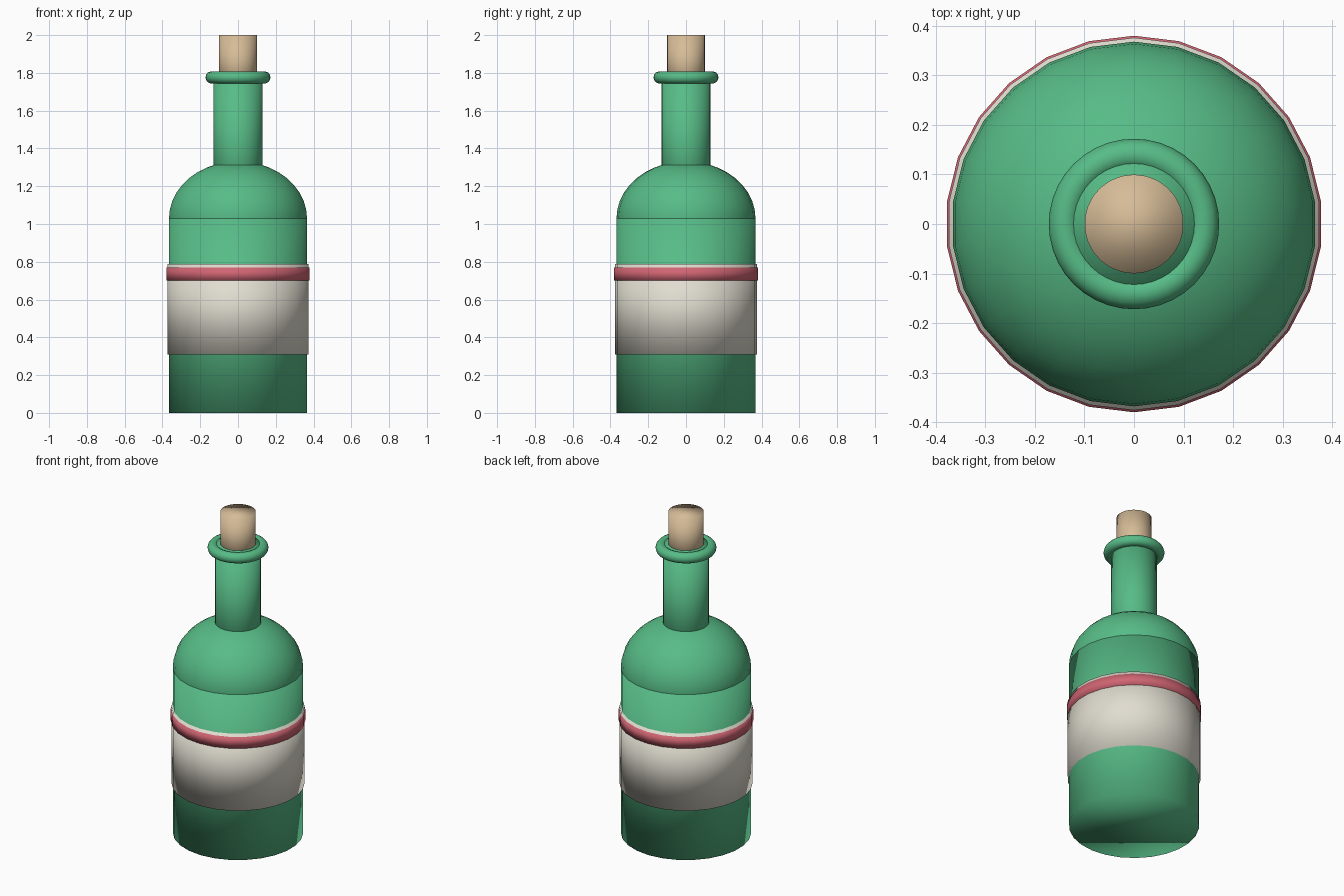
import bpy

if "Cube" in bpy.data.objects:
    bpy.data.objects.remove(bpy.data.objects["Cube"])


def make_material(name, rgb):
    mat = bpy.data.materials.new(name)
    mat.diffuse_color = (*rgb, 1.0)
    mat.use_nodes = True
    mat.node_tree.nodes["Principled BSDF"].inputs["Base Color"].default_value = mat.diffuse_color
    return mat


glass = make_material("green glass", (0.095, 0.50, 0.24))
paper = make_material("cream paper", (0.75, 0.72, 0.63))
red = make_material("rose red", (0.63, 0.13, 0.17))
cork_tan = make_material("cork tan", (0.67, 0.50, 0.31))

SIDES = 26


def finish(name, mat):
    obj = bpy.context.object
    obj.name = name
    obj.data.materials.append(mat)
    bpy.ops.object.shade_smooth()
    return obj


def cylinder(name, radius, z0, z1, mat):
    bpy.ops.mesh.primitive_cylinder_add(
        vertices=SIDES, radius=radius, depth=z1 - z0, location=(0, 0, (z0 + z1) / 2))
    return finish(name, mat)


# Bottle body and neck
cylinder("body", 0.368, 0.0, 1.03, glass)
cylinder("neck", 0.13, 1.03, 1.802, glass)

# Rounded shoulder: flattened sphere, its lower half hidden in the body
bpy.ops.mesh.primitive_uv_sphere_add(
    segments=SIDES, ring_count=20, radius=0.368, location=(0, 0, 1.03))
shoulder = finish("shoulder", glass)
shoulder.scale.z = 0.82

# Rolled lip around the mouth
bpy.ops.mesh.primitive_torus_add(
    major_radius=0.140, minor_radius=0.032, major_segments=40,
    minor_segments=14, location=(0, 0, 1.776))
finish("lip", glass)

# Wrapped label with its coloured stripe
cylinder("label", 0.376, 0.31, 0.787, paper)
cylinder("label_stripe", 0.380, 0.70, 0.77, red)

# Stopper
cylinder("cork", 0.10, 1.70, 2.0, cork_tan)
